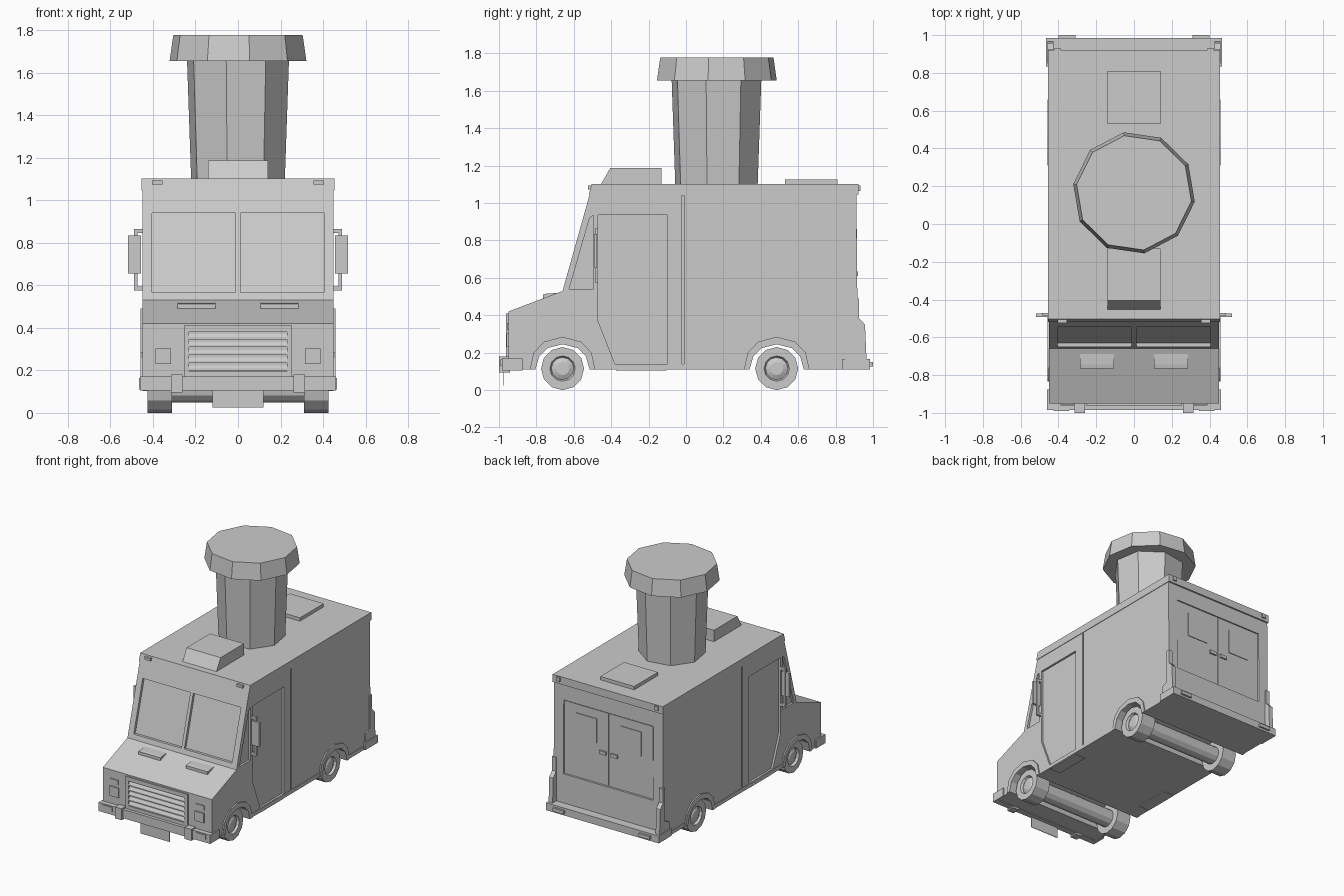
import bpy, bmesh
from math import sin, cos, pi, radians


def loft(name, rings, mirror=False):
    """Skin a list of equal-length point rings and cap both ends."""
    bm = bmesh.new()
    vs = [[bm.verts.new(p) for p in r] for r in rings]
    n = len(vs[0])
    for a, b in zip(vs, vs[1:]):
        for i in range(n):
            j = (i + 1) % n
            bm.faces.new((a[i], a[j], b[j], b[i]))
    bm.faces.new(vs[0][::-1])
    bm.faces.new(vs[-1])
    bmesh.ops.recalc_face_normals(bm, faces=bm.faces)
    me = bpy.data.meshes.new(name)
    bm.to_mesh(me)
    bm.free()
    ob = bpy.data.objects.new(name, me)
    bpy.context.collection.objects.link(ob)
    if mirror:
        m = ob.modifiers.new("mirror", 'MIRROR')
        m.use_mirror_merge = False
    return ob


def prism(name, pts, x0, x1, mirror=False):
    """Side profile of (y, z) points extruded across x."""
    return loft(name, [[(x, y, z) for y, z in pts] for x in (x0, x1)], mirror)


def box(name, x0, x1, y0, y1, z0, z1, mirror=False):
    return prism(name, [(y0, z0), (y1, z0), (y1, z1), (y0, z1)], x0, x1, mirror)


def lathe_x(name, prof, cy, cz, n, mirror=False):
    """Turn (x, radius) points about an axis along x."""
    return loft(name, [[(x, cy + r * sin(2 * pi * i / n), cz + r * cos(2 * pi * i / n))
                        for i in range(n)] for x, r in prof], mirror)


def lathe_z(name, prof, cx, cy, n, start):
    """Turn (z, radius) points about an upright axis."""
    return loft(name, [[(cx + r * cos(radians(start) + 2 * pi * i / n),
                         cy + r * sin(radians(start) + 2 * pi * i / n), z)
                        for i in range(n)] for z, r in prof])


def slope(z):
    """y of the windscreen plane at height z."""
    return -0.66 + (z - 0.53) * 0.16 / 0.57


AXLES = (-0.66, 0.485)
ARCH_IN = [(-0.145, 0.11), (-0.125, 0.18), (-0.08, 0.225), (0, 0.245),
           (0.08, 0.225), (0.125, 0.18), (0.145, 0.11)]
ARCH_OUT = [(-0.175, 0.11), (-0.155, 0.2), (-0.1, 0.258), (0, 0.285),
            (0.1, 0.258), (0.155, 0.2), (0.175, 0.11)]

# Van body: side profile with both wheel arches
profile = [(-0.95, 0.11)]
for a in AXLES:
    profile += [(a + y, z) for y, z in ARCH_IN]
profile += [(0.92, 0.11), (0.91, 1.10), (-0.50, 1.10), (-0.66, 0.53), (-0.95, 0.42)]
body = prism("van_body", profile, -0.45, 0.45)

# Recesses: windscreens, cab doors, quarter windows, panel seam, rear doorway
cutters = [
    prism("windscreen_cutter", [(slope(0.565) - 0.06, 0.565), (slope(0.565) + 0.02, 0.565),
                                (slope(0.94) + 0.02, 0.94), (slope(0.94) - 0.06, 0.94)],
          0.012, 0.405, True),
    prism("cab_door_cutter", [(-0.47, 0.935), (-0.47, 0.37), (-0.38, 0.14),
                              (-0.10, 0.14), (-0.10, 0.935)], 0.435, 0.5, True),
    prism("quarter_window_cutter", [(-0.625, 0.54), (-0.495, 0.54), (-0.495, 0.935), (-0.515, 0.92)],
          0.435, 0.5, True),
    box("seam_cutter", 0.44, 0.5, -0.022, -0.012, 0.14, 1.04, True),
    box("rear_doorway_cutter", -0.37, 0.37, 0.902, 1.0, 0.38, 0.93),
]
for c in cutters:
    c.hide_render = True
    c.hide_viewport = False
    c.display_type = 'WIRE'
    m = body.modifiers.new(c.name, 'BOOLEAN')
    m.operation = 'DIFFERENCE'
    m.solver = 'EXACT'
    m.object = c

# Roof rim and marker lights
prism("roof_rim", [(-0.52, 1.045), (0.922, 1.045), (0.922, 1.102), (-0.504, 1.102)], -0.454, 0.454)
box("front_marker_light", 0.355, 0.405, -0.525, -0.49, 1.073, 1.093, True)
box("rear_marker_light", 0.39, 0.42, 0.90, 0.932, 1.065, 1.095, True)

# Rear doors with windows and handles
box("rear_door", 0.004, 0.365, 0.89, 0.908, 0.385, 0.925, True)
box("rear_window", 0.10, 0.27, 0.90, 0.913, 0.68, 0.86, True)
box("rear_handle", 0.02, 0.075, 0.90, 0.92, 0.61, 0.635, True)

# Fender flares, wheels and axles
for tag, a in zip(("front", "rear"), AXLES):
    arch = ARCH_OUT + ARCH_IN[::-1]
    prism(tag + "_fender", [(a + y, z) for y, z in arch], 0.43, 0.459, True)
    lathe_x(tag + "_wheel", [(0.31, 0.06), (0.31, 0.115), (0.425, 0.115), (0.425, 0.068),
                             (0.408, 0.06), (0.42, 0.035), (0.42, 0.01)], a, 0.115, 12, True)
    lathe_x(tag + "_axle", [(-0.32, 0.065), (0.32, 0.065)], a, 0.115, 12)

# Side skirts and cab step
box("middle_skirt", 0.43, 0.455, -0.485, 0.31, 0.11, 0.138, True)
box("rear_skirt", 0.43, 0.455, 0.66, 0.85, 0.11, 0.138, True)
box("cab_step", 0.36, 0.45, -0.375, -0.105, 0.104, 0.12, True)

# Front bumper with wrapped ends, guards, indicators and plate
box("front_bumper", -0.46, 0.46, -0.985, -0.94, 0.105, 0.17)
box("front_bumper_end", 0.44, 0.46, -0.985, -0.875, 0.105, 0.17, True)
box("bumper_guard", 0.26, 0.315, -1.0, -0.94, 0.095, 0.18, True)
box("bumper_indicator", 0.345, 0.425, -0.991, -0.97, 0.13, 0.163, True)
box("front_plate", -0.12, 0.12, -0.976, -0.972, 0.025, 0.11)

# Rear bumper with wrapped ends, lights and corner columns
box("rear_bumper", -0.465, 0.465, 0.90, 0.985, 0.11, 0.165)
box("rear_bumper_end", 0.44, 0.465, 0.835, 0.985, 0.11, 0.165, True)
box("rear_bumper_light", 0.31, 0.40, 0.97, 1.0, 0.125, 0.15, True)
prism("rear_corner_column", [(0.85, 0.165), (0.965, 0.165), (0.957, 0.35), (0.925, 0.385),
                             (0.925, 0.49), (0.90, 0.49), (0.90, 0.24), (0.85, 0.22)],
      0.425, 0.458, True)

# Grille frame and sloped slats
for name, dims in (("grille_top", (-0.255, 0.255, 0.38, 0.41)),
                   ("grille_bottom", (-0.255, 0.255, 0.165, 0.195)),
                   ("grille_left", (-0.255, -0.23, 0.195, 0.38)),
                   ("grille_right", (0.23, 0.255, 0.195, 0.38))):
    box(name, dims[0], dims[1], -0.962, -0.94, dims[2], dims[3])
for i in range(5):
    z = 0.198 + i * 0.037
    prism("grille_slat", [(-0.945, z), (-0.96, z), (-0.96, z + 0.01), (-0.945, z + 0.032)], -0.23, 0.23)

# Headlights, turn lights and hood vents
box("headlight", 0.315, 0.388, -0.96, -0.94, 0.23, 0.302, True)
box("turn_light", 0.32, 0.39, -0.957, -0.94, 0.325, 0.358, True)
prism("hood_vent", [(-0.765, 0.48), (-0.765, 0.512), (-0.745, 0.516), (-0.675, 0.52), (-0.69, 0.50)],
      0.105, 0.285, True)

# Side mirrors with brackets
box("side_mirror", 0.455, 0.518, -0.493, -0.475, 0.655, 0.835, True)
box("mirror_upright", 0.472, 0.488, -0.485, -0.47, 0.575, 0.865, True)
for z in (0.575, 0.845):
    box("mirror_arm", 0.43, 0.485, -0.487, -0.47, z, z + 0.02, True)

# Roof air unit and rear hatch
prism("roof_air_unit", [(-0.455, 1.10), (-0.405, 1.187), (-0.13, 1.187), (-0.13, 1.10)], -0.14, 0.14)
box("roof_hatch", -0.14, 0.14, 0.53, 0.81, 1.095, 1.127)

# Giant drink cup with lid
lathe_z("cup", [(1.095, 0.226), (1.66, 0.246)], 0, 0.163, 8, -13)
lathe_z("cup_lid", [(1.655, 0.325), (1.777, 0.307)], 0, 0.165, 10, -8.3)
